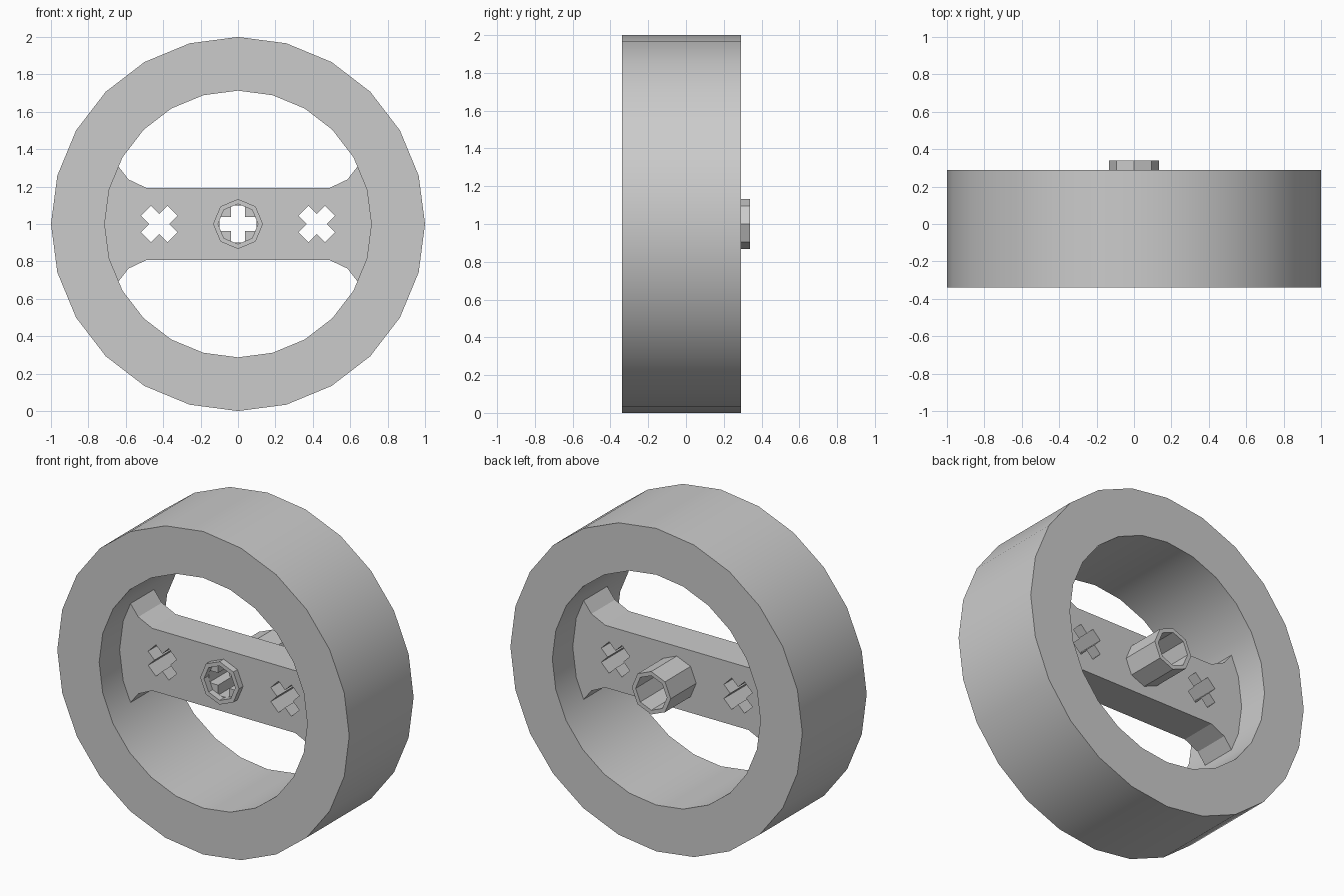
import bpy, bmesh
from math import sin, cos, pi, radians
from mathutils import Matrix

if "Cube" in bpy.data.objects:
    bpy.data.objects.remove(bpy.data.objects["Cube"], do_unlink=True)

grey = bpy.data.materials.new("plain_grey")
grey.use_nodes = True
grey.diffuse_color = (0.6, 0.6, 0.6, 1)
grey.node_tree.nodes["Principled BSDF"].inputs["Base Color"].default_value = grey.diffuse_color


def circle(radius, sides):
    return [(radius * sin(2 * pi * i / sides), radius * cos(2 * pi * i / sides)) for i in range(sides)]


def cross(cx, turn, reach=0.1, half=0.038):
    """Outline of a plus shape, turned about its own centre."""
    arm = [(half, half), (reach, half), (reach, -half)]
    pts = []
    for k in range(4):
        a = turn - k * pi / 2
        pts += [(cx + x * cos(a) - y * sin(a), x * sin(a) + y * cos(a)) for x, y in arm]
    return pts


def plate(name, loops, front, back, smooth=False):
    """Extrude an outline with holes along y."""
    curve = bpy.data.curves.new(name + "_outline", "CURVE")
    curve.dimensions = "2D"
    curve.fill_mode = "BOTH"
    curve.extrude = (back - front) / 2
    for loop in loops:
        spline = curve.splines.new("POLY")
        spline.points.add(len(loop) - 1)
        for point, (x, y) in zip(spline.points, loop):
            point.co = (x, y, 0, 1)
        spline.use_cyclic_u = True
    helper = bpy.data.objects.new(name + "_outline", curve)
    mesh = bpy.data.meshes.new_from_object(helper)
    bpy.data.objects.remove(helper)
    bpy.data.curves.remove(curve)

    # Weld the caps to the walls and stand the part upright
    bm = bmesh.new()
    bm.from_mesh(mesh)
    bmesh.ops.remove_doubles(bm, verts=bm.verts, dist=0.0005)
    bmesh.ops.recalc_face_normals(bm, faces=bm.faces)
    bmesh.ops.dissolve_limit(bm, angle_limit=radians(1), verts=bm.verts, edges=bm.edges)
    bm.transform(Matrix.Translation((0, (front + back) / 2, 1)) @ Matrix.Rotation(pi / 2, 4, "X"))
    for face in bm.faces:
        face.smooth = False
    bm.to_mesh(mesh)
    bm.free()
    mesh.name = name
    mesh.materials.clear()
    mesh.materials.append(grey)
    obj = bpy.data.objects.new(name, mesh)
    bpy.context.collection.objects.link(obj)
    if smooth:
        bpy.ops.object.select_all(action="DESELECT")
        obj.select_set(True)
        bpy.context.view_layer.objects.active = obj
        bpy.ops.object.shade_smooth_by_angle(angle=radians(20))
    return obj


# Wheel rim
plate("rim", [circle(1.0, 24), circle(0.713, 24)], -0.34, 0.29, smooth=True)

# Flared crossbar with three axle holes
quarter = [(0.49, 0.193), (0.585, 0.238), (0.645, 0.315), (0.70, 0.19)]
right_half = quarter + [(0.722, 0)] + [(x, -y) for x, y in reversed(quarter)]
bar = right_half + [(-x, -y) for x, y in right_half]
plate("crossbar", [bar, cross(0, 0), cross(-0.42, pi / 4), cross(0.42, pi / 4)], -0.14, 0.09)

# Hub collars, short at the front and long at the back
collar = [circle(0.133, 8), circle(0.107, 8)]
plate("front_hub_collar", collar, -0.18, -0.139)
plate("back_hub_collar", collar, 0.089, 0.34)
